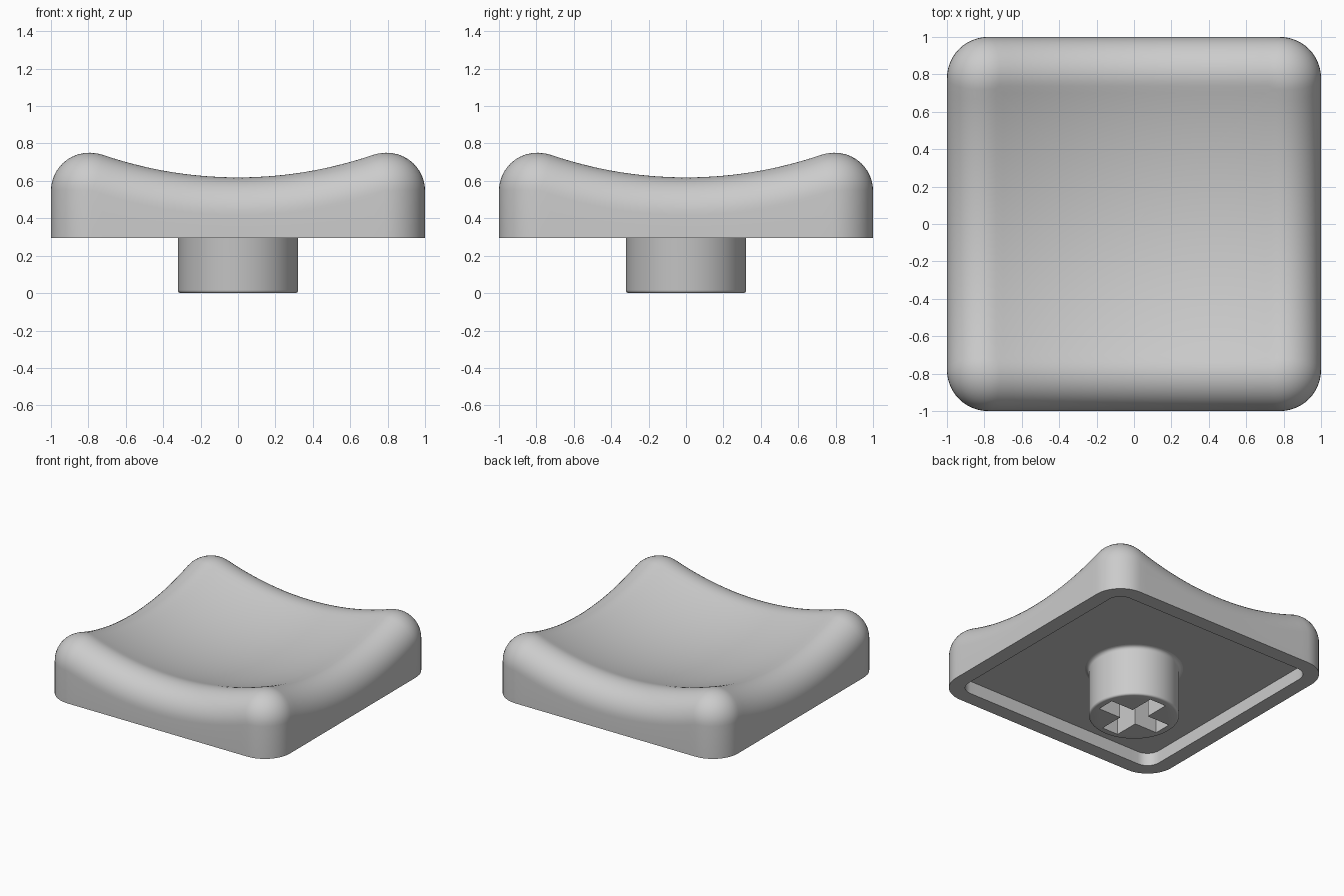
import bpy, bmesh
from math import sin, cos, pi, sqrt
from mathutils import Vector

cube = bpy.data.objects.get("Cube")
if cube:
    bpy.data.objects.remove(cube, do_unlink=True)

grey = bpy.data.materials.new("matte grey")
grey.use_nodes = True
colour = (0.6, 0.6, 0.6, 1)
grey.diffuse_color = colour
grey.node_tree.nodes["Principled BSDF"].inputs["Base Color"].default_value = colour

UNDERSIDE, CEILING = 0.295, 0.395       # lower rim and recess heights
CORNER, FILLET, LIP = 0.22, 0.2, 0.115  # plan radius, top rounding, rim width
DISH_RADIUS, DISH_LOW = 2.35, 0.49      # spherical scoop
DISH_CENTRE = Vector((0, 0, DISH_LOW + DISH_RADIUS))
UP = Vector((0, 0, 1))


def finish(bm, name):
    bmesh.ops.recalc_face_normals(bm, faces=bm.faces)
    mesh = bpy.data.meshes.new(name)
    bm.to_mesh(mesh)
    bm.free()
    mesh.materials.append(grey)
    obj = bpy.data.objects.new(name, mesh)
    bpy.context.collection.objects.link(obj)
    return obj


def select_only(obj):
    bpy.ops.object.select_all(action='DESELECT')
    obj.select_set(True)
    bpy.context.view_layer.objects.active = obj


def smooth(obj):
    select_only(obj)
    bpy.ops.object.shade_smooth_by_angle(angle=pi / 6)


def skin(bm, rings):
    """Join successive closed rings of points with quads."""
    loops = [[bm.verts.new(p) for p in ring] for ring in rings]
    for a, b in zip(loops, loops[1:]):
        for i in range(len(a)):
            j = (i + 1) % len(a)
            bm.faces.new((a[i], a[j], b[j], b[i]))
    return loops


def outline(corner_steps=12, side_steps=28):
    """Plan points of the rounded square with their outward normals."""
    points = []
    core = 1 - CORNER
    for quarter in range(4):
        start = quarter * pi / 2
        centre = Vector((core, core, 0))
        centre.rotate(UP.rotation_difference(UP))
        sx, sy = ((1, 1), (-1, 1), (-1, -1), (1, -1))[quarter]
        centre = Vector((sx * core, sy * core, 0))
        for k in range(corner_steps + 1):
            a = start + k / corner_steps * pi / 2
            n = Vector((cos(a), sin(a), 0))
            points.append((centre + n * CORNER, n))
        # straight run to the next corner
        first, n = points[-1]
        along = Vector((-n.y, n.x, 0)) * 2 * core
        for k in range(1, side_steps):
            points.append((first + along * k / side_steps, n))
    return points


# Cap: recessed underside, wall, rolling rounded edge and scooped top
plan = outline()
rings = [[p - n * LIP + UP * CEILING for p, n in plan],
         [p - n * LIP + UP * UNDERSIDE for p, n in plan],
         [p + UP * UNDERSIDE for p, n in plan]]

balls = []
for p, n in plan:
    c = p - n * FILLET
    c.z = DISH_CENTRE.z - sqrt((DISH_RADIUS + FILLET) ** 2 - c.x ** 2 - c.y ** 2)
    balls.append((c, n, (DISH_CENTRE - c).normalized()))
ARC = 14
for k in range(ARC + 1):
    rings.append([c + n.slerp(d, k / ARC) * FILLET for c, n, d in balls])

edge = rings[-1]
DISH_RINGS = 20
for k in range(1, DISH_RINGS):
    ring = []
    for p in edge:
        q = Vector((p.x, p.y, 0)) * (1 - k / DISH_RINGS)
        q.z = DISH_CENTRE.z - sqrt(DISH_RADIUS ** 2 - q.x ** 2 - q.y ** 2)
        ring.append(q)
    rings.append(ring)

bm = bmesh.new()
loops = skin(bm, rings)
bm.faces.new(loops[0])
middle = bm.verts.new((0, 0, DISH_LOW))
last = loops[-1]
for i in range(len(last)):
    bm.faces.new((last[i], last[(i + 1) % len(last)], middle))
smooth(finish(bm, "cap"))

# Stem: turned post with a softened foot and a flare where it meets the cap
R, FOOT, FLARE = 0.322, 0.016, 0.028
profile = [(R - FOOT * (1 - sin(a)), FOOT * (1 - cos(a)))
           for a in (k * pi / 8 for k in range(5))]
profile += [(R + FLARE * (1 - cos(a)), CEILING - FLARE * (1 - sin(a)))
            for a in (k * pi / 8 for k in range(5))]
profile.append((R + FLARE, CEILING + 0.02))
SIDES = 64
bm = bmesh.new()
loops = skin(bm, [[(r * cos(2 * pi * i / SIDES), r * sin(2 * pi * i / SIDES), z)
                   for i in range(SIDES)] for r, z in profile])
bm.faces.new(loops[0])
bm.faces.new(loops[-1])
stem = finish(bm, "stem")

# Cross-shaped socket cut up into the stem
LONG, HALF, DEPTH = 0.265, 0.07, 0.3
quarter = [(LONG, -HALF), (LONG, HALF), (HALF, HALF)]
cross = []
for turn in range(4):
    for x, y in quarter:
        for _ in range(turn):
            x, y = -y, x
        cross.append((x, y))
bm = bmesh.new()
loops = skin(bm, [[(x, y, z) for x, y in cross] for z in (-0.1, DEPTH)])
bm.faces.new(loops[0])
bm.faces.new(loops[1])
cutter = finish(bm, "socket_cutter")
cutter.hide_render = True

cut = stem.modifiers.new("socket", 'BOOLEAN')
cut.operation = 'DIFFERENCE'
cut.solver = 'EXACT'
cut.object = cutter
select_only(stem)
bpy.ops.object.modifier_apply(modifier=cut.name)
bpy.data.objects.remove(cutter, do_unlink=True)
smooth(stem)
